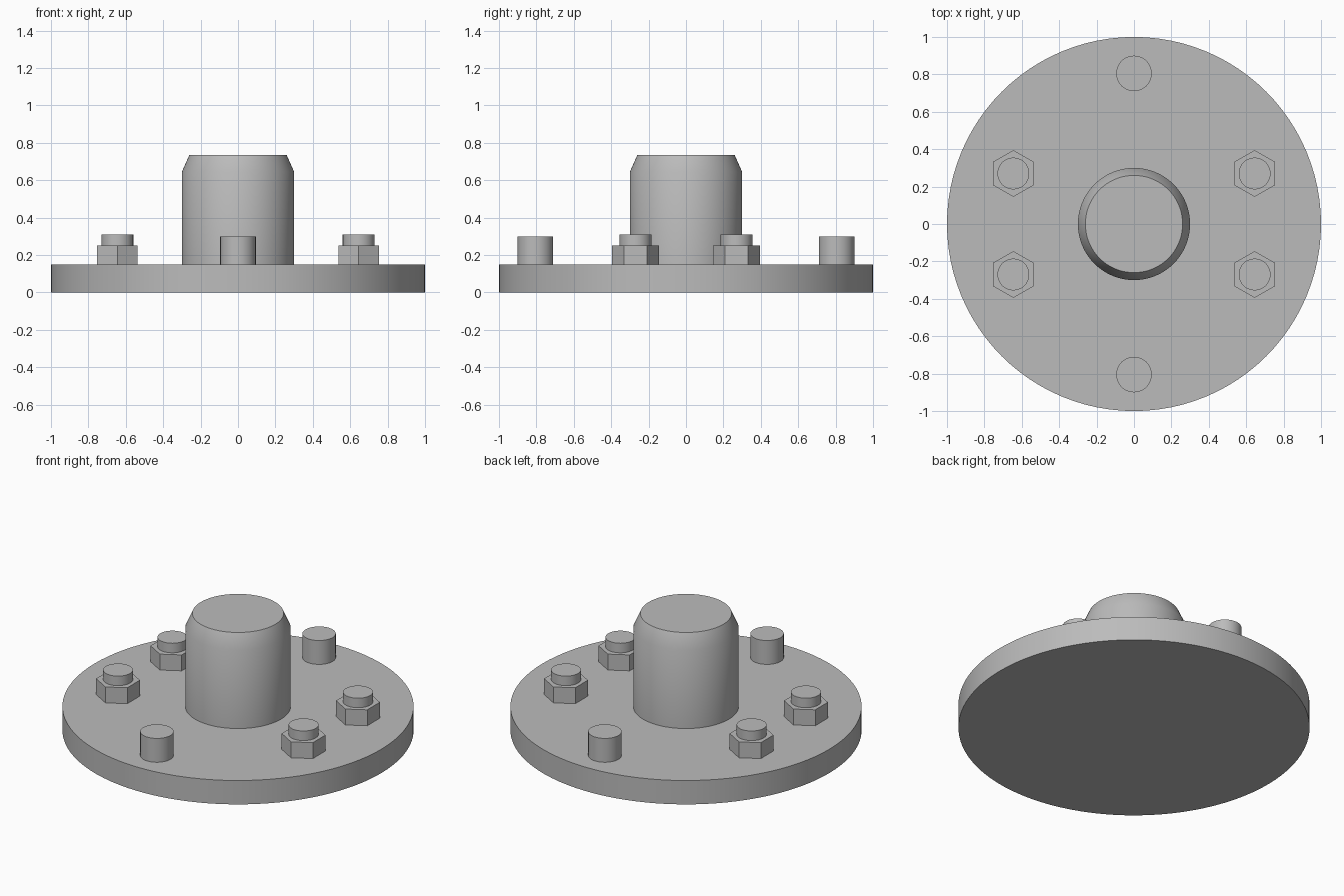
import bpy, bmesh, math

cube = bpy.data.objects.get("Cube")
if cube:
    bpy.data.objects.remove(cube, do_unlink=True)

# One plain grey metal
metal = bpy.data.materials.new("grey_metal")
metal.use_nodes = True
GREY = (0.5, 0.5, 0.5, 1)
metal.diffuse_color = GREY
metal.node_tree.nodes["Principled BSDF"].inputs["Base Color"].default_value = GREY


def turned(name, profile, sides, x=0, y=0, start=0.0, smooth=True):
    """Closed solid turned around z from (radius, height) pairs."""
    bm = bmesh.new()
    rings = []
    for r, z in profile:
        angles = [start + math.tau * i / sides for i in range(sides)]
        rings.append([bm.verts.new((r * math.cos(a), r * math.sin(a), z)) for a in angles])
    for low, high in zip(rings, rings[1:]):
        for i in range(sides):
            j = (i + 1) % sides
            bm.faces.new((low[i], low[j], high[j], high[i]))
    bm.faces.new(rings[0][::-1])
    bm.faces.new(rings[-1])
    mesh = bpy.data.meshes.new(name)
    bm.to_mesh(mesh)
    bm.free()
    mesh.materials.append(metal)
    ob = bpy.data.objects.new(name, mesh)
    ob.location = (x, y, 0)
    bpy.context.collection.objects.link(ob)
    if smooth:
        bpy.ops.object.select_all(action="DESELECT")
        ob.select_set(True)
        bpy.context.view_layer.objects.active = ob
        bpy.ops.object.shade_smooth_by_angle(angle=math.radians(30))
    return ob


TOP = 0.15  # upper face of the flange

# Flange and chamfered hub
turned("flange", [(1, 0), (1, TOP)], 96)
turned("hub", [(0.30, TOP), (0.30, 0.645), (0.26, 0.735)], 64)

# Locating pins at front and back
for side, y in (("front", -0.805), ("back", 0.805)):
    turned(side + "_pin", [(0.095, TOP), (0.095, 0.30)], 40, y=y)

# Four hex nuts with stud ends
for x_name, x in (("right", -0.645), ("left", 0.645)):
    for y_name, y in (("front", -0.27), ("back", 0.27)):
        label = y_name + "_" + x_name
        turned(label + "_nut", [(0.125, TOP), (0.125, 0.25)], 6, x, y, math.pi / 6, False)
        turned(label + "_stud", [(0.085, 0.25), (0.085, 0.31)], 40, x, y)
